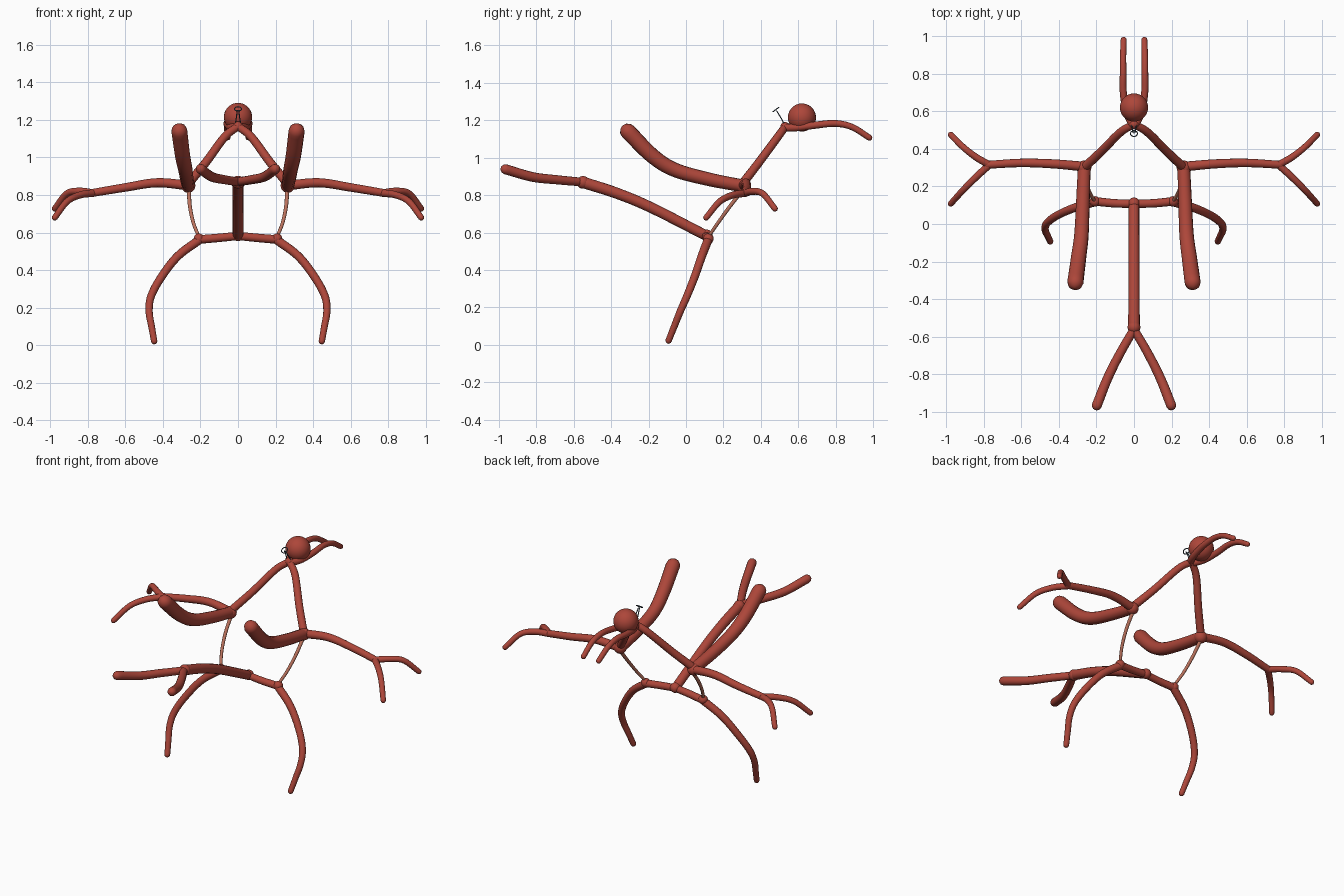
import bpy, bmesh, math
from mathutils import Vector

cube = bpy.data.objects.get("Cube")
if cube:
    bpy.data.objects.remove(cube, do_unlink=True)

SIDES = 14


def material(name, rgb):
    m = bpy.data.materials.new(name)
    m.use_nodes = True
    m.diffuse_color = (*rgb, 1)
    m.node_tree.nodes["Principled BSDF"].inputs["Base Color"].default_value = (*rgb, 1)
    return m


red = material("brick red", (0.42, 0.062, 0.042))
copper = material("pale copper", (0.50, 0.17, 0.11))
steel = material("dark steel", (0.07, 0.10, 0.13))


def finish(bm, name, mat):
    """Turn a bmesh into a smooth shaded, single colour object."""
    bmesh.ops.recalc_face_normals(bm, faces=bm.faces)
    me = bpy.data.meshes.new(name)
    bm.to_mesh(me)
    bm.free()
    me.materials.append(mat)
    for p in me.polygons:
        p.use_smooth = True
    ob = bpy.data.objects.new(name, me)
    bpy.context.scene.collection.objects.link(ob)
    return ob


def smooth_path(points, steps=8):
    """Spline through the control points."""
    p = [points[0] * 2 - points[1], *points, points[-1] * 2 - points[-2]]
    out = []
    for a, b, c, d in zip(p, p[1:], p[2:], p[3:]):
        for i in range(steps):
            t = i / steps
            out.append((b * 2 + (c - a) * t + (a * 2 - b * 5 + c * 4 - d) * t**2
                        + (b * 3 - a - c * 3 + d) * t**3) / 2)
    return out + [points[-1]]


def tube(name, points, r0, r1, mat=red, side=1):
    """Tapered tube with rounded ends that follows a spline."""
    path = smooth_path([Vector((x * side, y, z)) for x, y, z in points])
    n = len(path) - 1
    first = (path[0] - path[1]).normalized()
    last = (path[n] - path[n - 1]).normalized()
    # rounded caps are extra rings on a quarter circle
    angles = [math.radians(a) for a in (85, 60, 30)]
    rings = [(path[0] + first * r0 * math.sin(a), r0 * math.cos(a), -first) for a in angles]
    for i, p in enumerate(path):
        way = (path[min(i + 1, n)] - path[max(i - 1, 0)]).normalized()
        rings.append((p, r0 + (r1 - r0) * i / n, way))
    rings += [(path[n] + last * r1 * math.sin(a), r1 * math.cos(a), last)
              for a in reversed(angles)]
    bm = bmesh.new()
    normal = rings[0][2].orthogonal()
    loops = []
    for centre, r, way in rings:
        normal = (normal - way * normal.dot(way)).normalized()
        other = way.cross(normal)
        loops.append([bm.verts.new(centre + (normal * math.cos(t) + other * math.sin(t)) * r)
                      for t in (math.tau * k / SIDES for k in range(SIDES))])
    for a, b in zip(loops, loops[1:]):
        for k in range(SIDES):
            j = (k + 1) % SIDES
            bm.faces.new((a[k], a[j], b[j], b[k]))
    bm.faces.new(loops[0])
    bm.faces.new(loops[-1])
    return finish(bm, name, mat)


def ball(name, centre, radius, mat=red):
    bm = bmesh.new()
    bmesh.ops.create_uvsphere(bm, u_segments=28, v_segments=18, radius=radius)
    bmesh.ops.translate(bm, verts=bm.verts, vec=centre)
    return finish(bm, name, mat)


# Head
ball("head", (0, 0.62, 1.215), 0.075)

# Tail, running back from the hip bar
tube("tail", [(0, 0.105, 0.585), (0, -0.19, 0.735), (0, -0.37, 0.81), (0, -0.54, 0.865)],
     0.028, 0.031)
ball("tail_joint", (0, -0.55, 0.868), 0.034)
ball("hip_centre_joint", (0, 0.11, 0.585), 0.031)
ball("neck_joint", (0, 0.53, 1.165), 0.026)

# Paired limbs
for side, label in ((1, "left"), (-1, "right")):
    def limb(part, points, r0, r1, mat=red):
        tube(f"{label}_{part}", points, r0, r1, mat, side)

    limb("antenna", [(0.01, 0.53, 1.16), (0.04, 0.60, 1.162), (0.057, 0.70, 1.175),
                     (0.058, 0.80, 1.183), (0.058, 0.89, 1.163), (0.055, 0.98, 1.107)],
         0.021, 0.016)
    limb("neck_strut", [(0.0, 0.53, 1.165), (0.07, 0.49, 1.11), (0.17, 0.39, 0.975),
                        (0.26, 0.305, 0.865)], 0.021, 0.024)
    limb("wing", [(0.265, 0.30, 0.85), (0.272, 0.12, 0.885), (0.28, -0.06, 0.935),
                  (0.295, -0.18, 1.01), (0.312, -0.31, 1.14)], 0.034, 0.043)
    limb("arm", [(0.26, 0.305, 0.85), (0.43, 0.32, 0.865), (0.60, 0.325, 0.84),
                 (0.78, 0.315, 0.81)], 0.026, 0.021)
    limb("front_finger", [(0.77, 0.315, 0.81), (0.84, 0.25, 0.80), (0.91, 0.18, 0.765),
                          (0.975, 0.108, 0.68)], 0.020, 0.016)
    limb("back_finger", [(0.77, 0.315, 0.81), (0.84, 0.355, 0.82), (0.91, 0.41, 0.808),
                         (0.975, 0.475, 0.728)], 0.020, 0.016)
    limb("body_strut", [(0.262, 0.305, 0.83), (0.256, 0.235, 0.74), (0.237, 0.17, 0.65),
                        (0.205, 0.115, 0.57)], 0.011, 0.009, copper)
    limb("hip_bar", [(0, 0.108, 0.582), (0.10, 0.11, 0.572), (0.205, 0.12, 0.563)],
         0.022, 0.023)
    limb("leg", [(0.20, 0.12, 0.565), (0.32, 0.085, 0.475), (0.41, 0.045, 0.36),
                 (0.463, 0.005, 0.26), (0.473, -0.03, 0.18), (0.46, -0.062, 0.10),
                 (0.446, -0.093, 0.022)], 0.024, 0.017)
    limb("tail_fork", [(0, -0.56, 0.87), (0.075, -0.69, 0.882), (0.14, -0.82, 0.897),
                       (0.198, -0.965, 0.938)], 0.023, 0.027)
    ball(f"{label}_shoulder", (0.265 * side, 0.30, 0.85), 0.038)
    ball(f"{label}_hip", (0.208 * side, 0.12, 0.567), 0.028)
    # thin wires that hold the ring behind the head
    limb("ring_wire", [(0.004, 0.485, 1.25), (0.008, 0.505, 1.217), (0.014, 0.526, 1.18)],
         0.003, 0.003, steel)

# Small tilted ring
tilt = Vector((0, 0.8, 0.6))
across = Vector((1, 0, 0))
tube("wire_ring", [tuple(Vector((0, 0.481, 1.258))
                         + (across * math.cos(t) + tilt * math.sin(t)) * 0.019)
                   for t in (math.tau * i / 8 for i in range(9))], 0.003, 0.003, steel)
